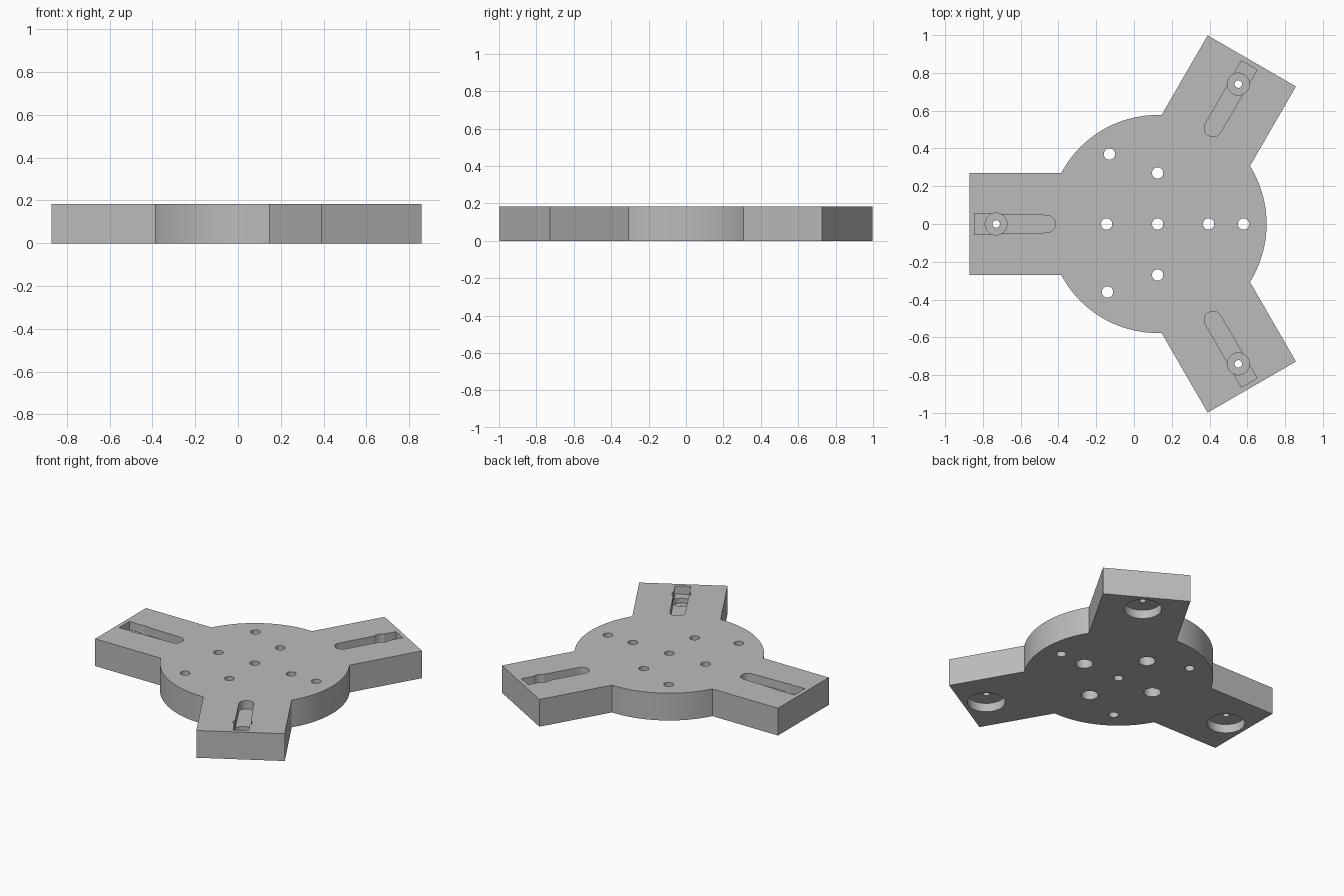
import bpy, bmesh
from math import sin, cos, asin, pi, radians
from mathutils import Matrix, Vector

cube = bpy.data.objects.get("Cube")
if cube:
    bpy.data.objects.remove(cube, do_unlink=True)

HUB_X, HUB_R, HEIGHT = 0.125, 0.577, 0.183
ARM_LEN, ARM_HALF = 0.997, 0.27
ARM_ANGLES = [radians(a) for a in (60, 180, 300)]

grey = bpy.data.materials.new("Grey metal")
grey.use_nodes = True
COLOUR = (0.5, 0.5, 0.5, 1)
grey.diffuse_color = COLOUR
grey.node_tree.nodes["Principled BSDF"].inputs["Base Color"].default_value = COLOUR


def prism(name, points, z0, z1):
    """Extrude a 2D outline between two heights."""
    bm = bmesh.new()
    face = bm.faces.new([bm.verts.new((x, y, z0)) for x, y in points])
    ext = bmesh.ops.extrude_face_region(bm, geom=[face])
    verts = [g for g in ext["geom"] if isinstance(g, bmesh.types.BMVert)]
    bmesh.ops.translate(bm, verts=verts, vec=(0, 0, z1 - z0))
    bmesh.ops.recalc_face_normals(bm, faces=bm.faces)
    mesh = bpy.data.meshes.new(name)
    bm.to_mesh(mesh)
    bm.free()
    mesh.materials.append(grey)
    obj = bpy.data.objects.new(name, mesh)
    bpy.context.collection.objects.link(obj)
    return obj


def arc(cx, cy, r, a0, a1, n):
    return [(cx + r * cos(a0 + (a1 - a0) * i / n),
             cy + r * sin(a0 + (a1 - a0) * i / n)) for i in range(n + 1)]


def circle(x, y, r, n=40):
    return arc(x, y, r, 0, 2 * pi, n)[:-1]


def turned(points, angle):
    """Rotate hub-centred points about the hub and move them into place."""
    m = Matrix.Rotation(angle, 2)
    return [tuple(m @ Vector(p) + Vector((HUB_X, 0))) for p in points]


# Round hub with three square-ended arms
half = asin(ARM_HALF / HUB_R)
outline = []
for a in ARM_ANGLES:
    outline += turned([(ARM_LEN, -ARM_HALF), (ARM_LEN, ARM_HALF)], a)
    outline += arc(HUB_X, 0, HUB_R, a + half, a + 2 * pi / 3 - half, 40)
plate = prism("three_arm_plate", outline, 0, HEIGHT)


def cut(points, z0, z1):
    cutter = prism("cutter", points, z0, z1)
    cutter.hide_render = True
    mod = plate.modifiers.new("cut", "BOOLEAN")
    mod.operation, mod.solver, mod.object = "DIFFERENCE", "EXACT", cutter
    bpy.context.view_layer.objects.active = plate
    bpy.ops.object.modifier_apply(modifier=mod.name)
    mesh = cutter.data
    bpy.data.objects.remove(cutter, do_unlink=True)
    bpy.data.meshes.remove(mesh)


BELOW, ABOVE = -0.1, HEIGHT + 0.1

# Arms: top slot, seat in the slot, pin hole and wide pocket underneath
for a in ARM_ANGLES:
    outer = 0.055 if abs(a - pi) < 0.1 else 0.048
    slot = [(0.97, -outer), (0.97, outer)]
    slot += arc(0.587, 0, 0.046, pi / 2, 3 * pi / 2, 16)
    cut(turned(slot, a), HEIGHT - 0.055, ABOVE)
    cut(turned(circle(0.855, 0, 0.058), a), 0.095, ABOVE)
    cut(turned(circle(0.855, 0, 0.115, 56), a), BELOW, 0.058)
    cut(turned(circle(0.855, 0, 0.02, 20), a), BELOW, ABOVE)

# Hub: four counterbored holes around the centre
for i in range(4):
    a = i * pi / 2
    cut(turned(circle(0.27, 0, 0.03, 28), a), BELOW, ABOVE)
    cut(turned(circle(0.27, 0, 0.052), a), BELOW, 0.075)

# Hub: centre hole and three plain outer holes
for x, y in ((HUB_X, 0), (0.58, 0), (-0.13, 0.37), (-0.14, -0.36)):
    cut(circle(x, y, 0.03, 28), BELOW, ABOVE)

# Smooth curved walls, keep edges crisp
bpy.ops.object.select_all(action="DESELECT")
plate.select_set(True)
bpy.context.view_layer.objects.active = plate
bpy.ops.object.shade_smooth_by_angle(angle=radians(30))
